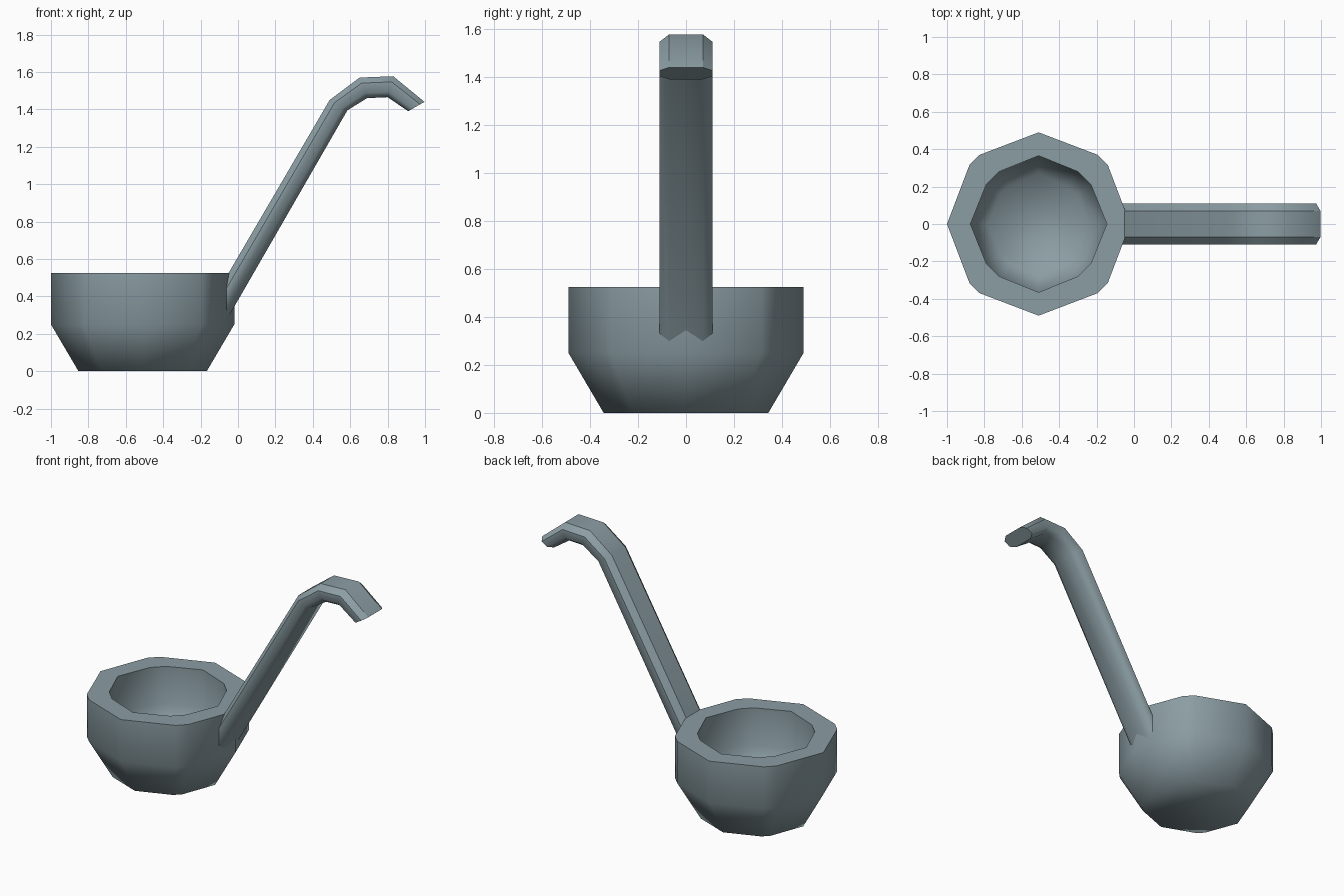
import bpy, bmesh

if "Cube" in bpy.data.objects:
    bpy.data.objects.remove(bpy.data.objects["Cube"])

metal = bpy.data.materials.new("blue grey metal")
metal.diffuse_color = (0.26, 0.34, 0.37, 1)
metal.use_nodes = True
metal.node_tree.nodes["Principled BSDF"].inputs["Base Color"].default_value = metal.diffuse_color


def finish(name, bm):
    bmesh.ops.recalc_face_normals(bm, faces=bm.faces[:])
    for f in bm.faces:
        f.smooth = True
    me = bpy.data.meshes.new(name)
    bm.to_mesh(me)
    bm.free()
    me.materials.append(metal)
    ob = bpy.data.objects.new(name, me)
    bpy.context.collection.objects.link(ob)
    return ob


def bridge(bm, a, b):
    n = len(a)
    return [bm.faces.new((a[i], a[(i + 1) % n], b[(i + 1) % n], b[i])) for i in range(n)]


# Bowl: twelve-sided rings (octagon with split diagonals), outside then inside
def ring(bm, r, p, q, z, cx=-0.51):
    pts, x, y = [], 1, 0
    for _ in range(4):
        # rotate the quarter outline by 90 degrees each time
        for u, v in ((r, 0), (p, q), (q, p)):
            pts.append(bm.verts.new((cx + u * x - v * y, u * y + v * x, z)))
        x, y = -y, x
    return pts


bm = bmesh.new()
rings = [ring(bm, *s) for s in (
    (0.343, 0.26, 0.22, 0.0),
    (0.49, 0.37, 0.315, 0.25),
    (0.49, 0.37, 0.315, 0.525),
    (0.365, 0.28, 0.21, 0.525),
    (0.365, 0.28, 0.21, 0.28),
    (0.27, 0.205, 0.16, 0.12))]
for a, b in zip(rings, rings[1:]):
    bridge(bm, a, b)
bm.faces.new(rings[0])
bm.faces.new(rings[-1])
for e in bm.edges:  # crisp rim
    if all(abs(v.co.z - 0.525) < 1e-4 for v in e.verts):
        e.smooth = False
finish("bowl", bm)

# Handle: chamfered bar swept through (top point, bottom point) stations
stations = [((-0.10, 0.44), (-0.10, 0.206)),
            ((0.49, 1.45), (0.585, 1.395)),
            ((0.65, 1.57), (0.69, 1.46)),
            ((0.83, 1.577), (0.80, 1.465)),
            ((0.997, 1.44), (0.91, 1.39))]
section = [(-0.07, 0), (0.07, 0), (0.11, 0.27), (0.11, 0.75),
           (0.07, 1), (-0.07, 1), (-0.11, 0.75), (-0.11, 0.27)]
bm = bmesh.new()
loops = []
for t, b in stations:
    loops.append([bm.verts.new((t[0] + (b[0] - t[0]) * f, y, t[1] + (b[1] - t[1]) * f))
                  for y, f in section])
for a, b in zip(loops, loops[1:]):
    bridge(bm, a, b)
    for i in (0, 1, 2, 7):  # crisp upper edges, soft underside
        bm.edges.get((a[i], b[i])).smooth = False
for lp in (loops[0], loops[-1]):
    for e in bm.faces.new(lp).edges:
        e.smooth = False
finish("handle", bm)
